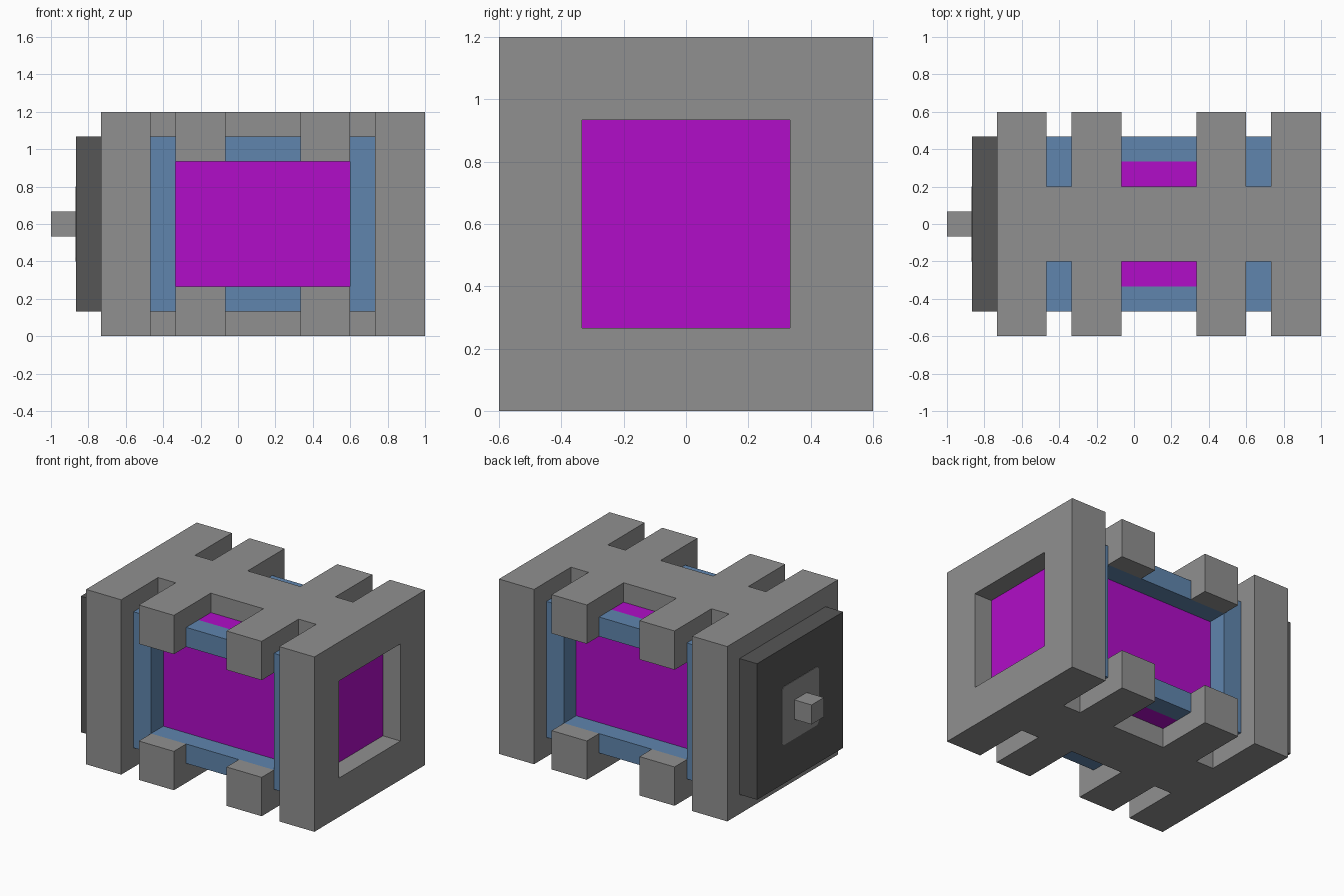
import bpy, bmesh
from mathutils import Vector

cube = bpy.data.objects.get("Cube")
if cube:
    bpy.data.objects.remove(cube, do_unlink=True)

U = 1 / 15          # the whole design sits on this grid step
MID = 9 * U         # height of the centre axis


def material(name, rgb):
    m = bpy.data.materials.new(name)
    m.use_nodes = True
    m.diffuse_color = (*rgb, 1)
    m.node_tree.nodes["Principled BSDF"].inputs["Base Color"].default_value = (*rgb, 1)
    return m


GREY = material("casing_grey", (0.28, 0.28, 0.28))
DARK = material("dark_grey", (0.092, 0.092, 0.092))
BLUE = material("steel_blue", (0.115, 0.235, 0.42))
MAGENTA = material("magenta", (0.44, 0.004, 0.58))


def finish(name, bm, *mats):
    bmesh.ops.recalc_face_normals(bm, faces=bm.faces)
    me = bpy.data.meshes.new(name)
    bm.to_mesh(me)
    bm.free()
    for m in mats:
        me.materials.append(m)
    ob = bpy.data.objects.new(name, me)
    bpy.context.collection.objects.link(ob)
    return ob


def add_box(bm, x, y, z):
    """Box from (min, max) pairs in grid steps; z is measured from the centre axis."""
    vs = bmesh.ops.create_cube(bm, size=1)["verts"]
    for v in vs:
        v.co = Vector([(a + b) / 2 + c * (b - a) for c, (a, b) in zip(v.co, (x, y, z))]) * U
        v.co.z += MID


def boxes(name, mat, *dims):
    bm = bmesh.new()
    for d in dims:
        add_box(bm, *d)
    return finish(name, bm, mat)


def prism(name, mat, points, direction):
    """Extrude a flat outline, given in grid steps, along a direction."""
    bm = bmesh.new()
    face = bm.faces.new([bm.verts.new(Vector(p) * U + Vector((0, 0, MID))) for p in points])
    new = bmesh.ops.extrude_face_region(bm, geom=[face])["geom"]
    bmesh.ops.translate(bm, vec=Vector(direction) * U,
                        verts=[g for g in new if isinstance(g, bmesh.types.BMVert)])
    return finish(name, bm, mat)


# Glowing core block
boxes("core", MAGENTA, ((-5, 9), (-5, 5), (-7, 7)))

# Blue cage: two end slabs and four long rails
boxes("cage_end_slabs", BLUE, *[((x, x + 2), (-7, 7), (-7, 7)) for x in (-7, 9)])
boxes("cage_rails", BLUE, *[((-5, 9), sorted((5 * a, 7 * a)), sorted((5 * b, 7 * b)))
                            for a in (-1, 1) for b in (-1, 1)])

# Closed casing end
boxes("closed_end_plate", GREY, ((-11, -7), (-9, 9), (-9, 9)))

# Open casing end: square pocket with a magenta floor
bm = bmesh.new()
add_box(bm, (11, 15), (-9, 9), (-9, 9))
bmesh.ops.recalc_face_normals(bm, faces=bm.faces)
end = max(bm.faces, key=lambda f: f.calc_center_median().x)
bmesh.ops.inset_region(bm, faces=[end], thickness=4 * U, use_even_offset=True)
floor = bmesh.ops.extrude_discrete_faces(bm, faces=[end])["faces"][0]
bmesh.ops.translate(bm, verts=floor.verts, vec=(-2 * U, 0, 0))
floor.material_index = 1
finish("open_end_plate", bm, GREY, MAGENTA)

# Top and bottom spines with side fingers, each finger hooked over a rail
half = [(-7, 3), (-5, 3), (-5, 9), (-1, 9), (-1, 3), (5, 3), (5, 9), (9, 9), (9, 3), (11, 3)]
outline = half + [(x, -y) for x, y in reversed(half)]
for label, s in (("top", 1), ("bottom", -1)):
    prism(label + "_spine", GREY, [(x, y, 7 * s) for x, y in outline], (0, 0, 2 * s))
    boxes(label + "_hooks", GREY, *[((x, x + 4), sorted((7 * a, 9 * a)), sorted((5 * s, 7 * s)))
                                    for x in (-5, 5) for a in (-1, 1)])

# Dark cover, clipped-corner badge plate and square knob on the closed end
boxes("end_cover", DARK, ((-13, -11), (-7, 7), (-7, 7)))
quarter = [(3, 2.7), (2.7, 3), (-2.7, 3), (-3, 2.7)]
plate = quarter + [(-y, -z) for y, z in quarter]
prism("knob_base", GREY, [(-13, y, z) for y, z in plate], (-0.05, 0, 0))
boxes("knob", GREY, ((-15, -13), (-1, 1), (-1, 1)))
